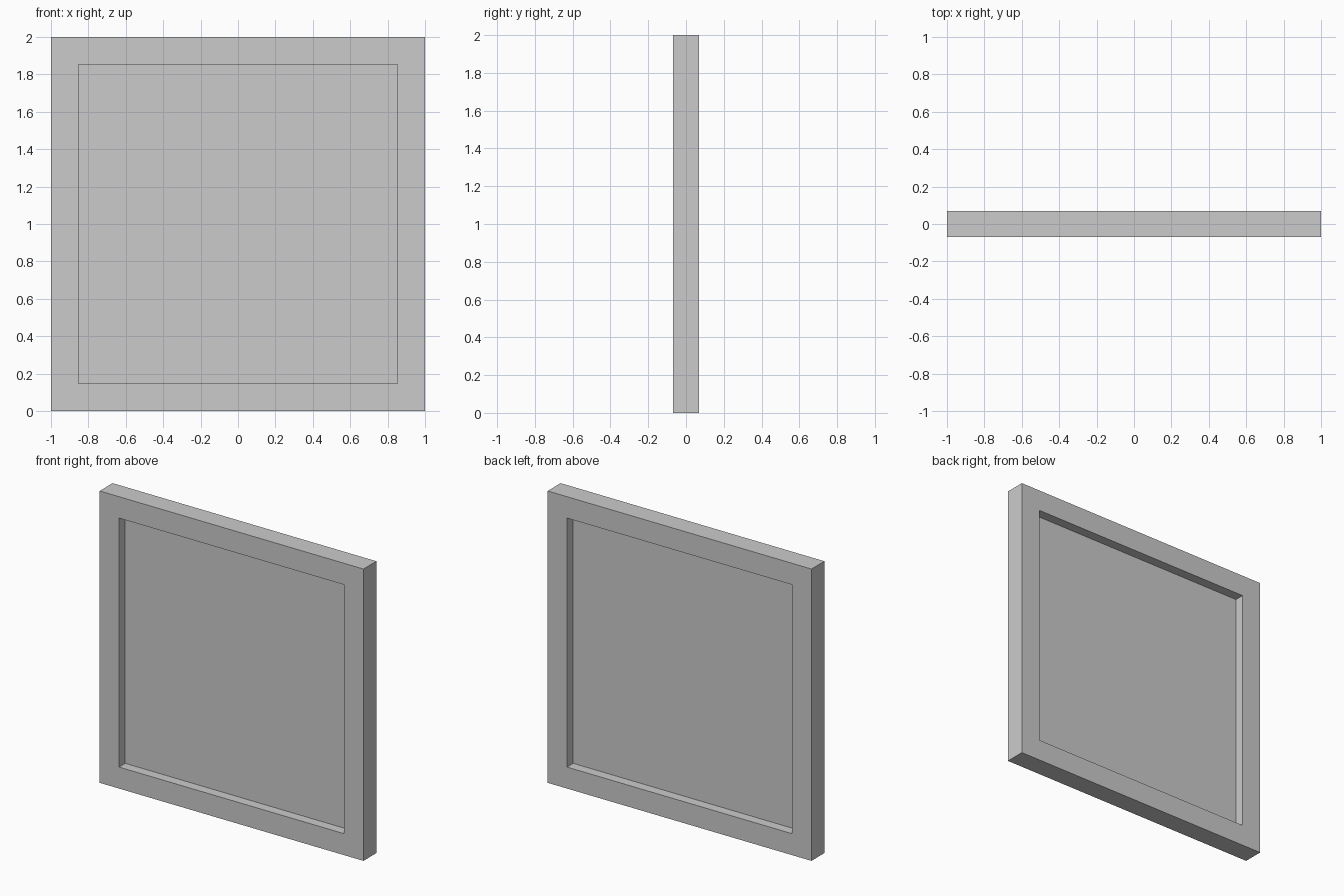
import bpy, bmesh

if "Cube" in bpy.data.objects:
    bpy.data.objects.remove(bpy.data.objects["Cube"])

HALF, BORDER, DEPTH, PANE = 1.0, 0.147, 0.07, 0.003


def make_object(name, bm):
    bmesh.ops.recalc_face_normals(bm, faces=bm.faces)
    mesh = bpy.data.meshes.new(name)
    bm.to_mesh(mesh)
    bm.free()
    obj = bpy.data.objects.new(name, mesh)
    bpy.context.collection.objects.link(obj)
    return obj


def square_loop(bm, half, y):
    return [bm.verts.new((sx * half, y, HALF + sz * half))
            for sx, sz in ((-1, -1), (1, -1), (1, 1), (-1, 1))]


# Square frame with mitred corners: four loops joined around the section
inner = HALF - BORDER
bm = bmesh.new()
loops = [square_loop(bm, h, y) for h, y in
         ((HALF, -DEPTH), (HALF, DEPTH), (inner, DEPTH), (inner, -DEPTH))]
for k in range(4):
    a, b = loops[k], loops[(k + 1) % 4]
    for i in range(4):
        j = (i + 1) % 4
        bm.faces.new((a[i], a[j], b[j], b[i]))
# Merge the mitre seams so front and back borders are flat
make_object("frame", bm)

# Thin pane set midway through the frame
bm = bmesh.new()
bmesh.ops.create_cube(bm, size=1.0)
bmesh.ops.scale(bm, vec=(2 * inner, 2 * PANE, 2 * inner), verts=bm.verts)
bmesh.ops.translate(bm, vec=(0, 0, HALF), verts=bm.verts)
make_object("pane", bm)
